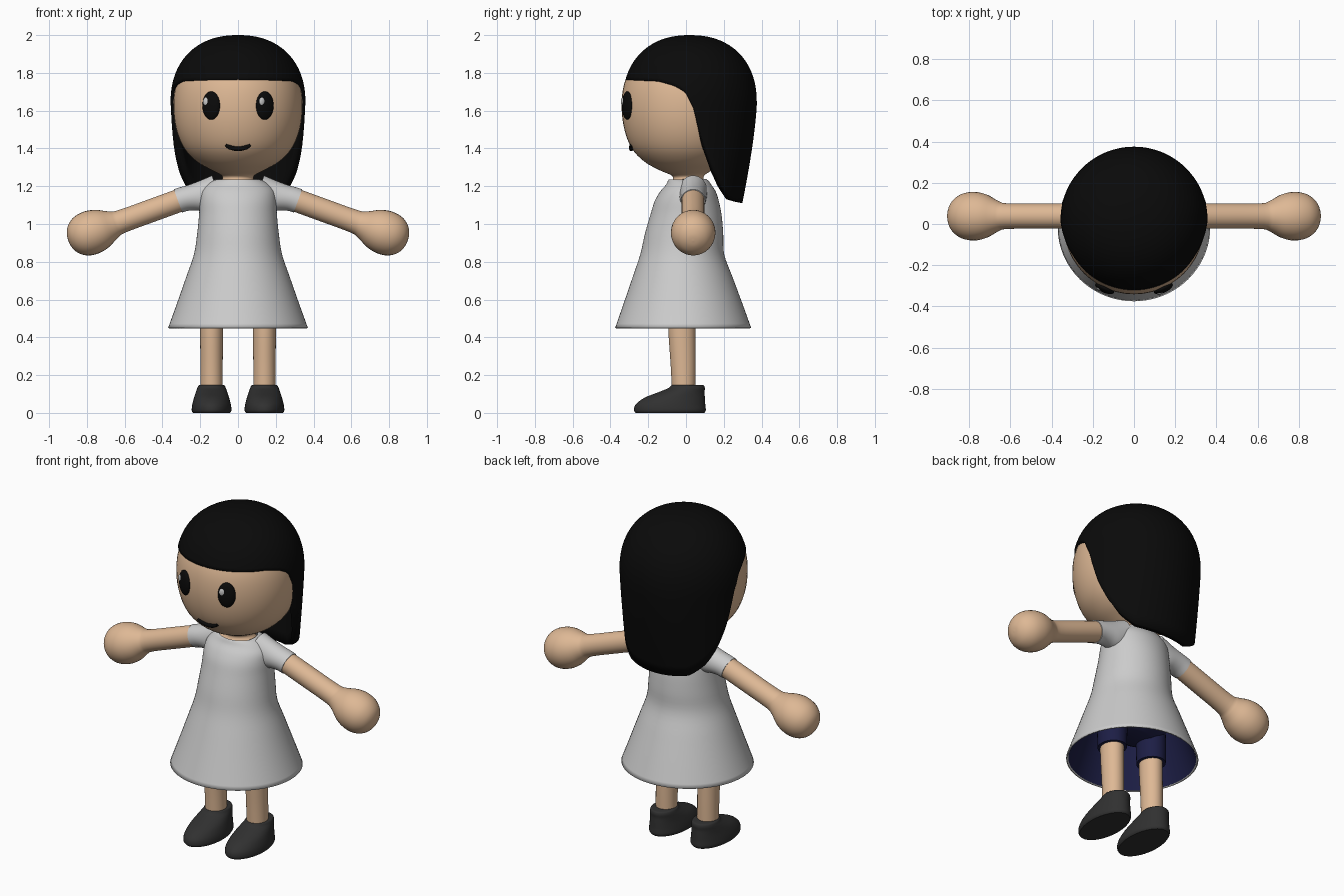
import bpy, bmesh
from math import sin, cos, pi, radians, sqrt, atan2
from mathutils import Matrix, Vector

if "Cube" in bpy.data.objects:
    bpy.data.objects.remove(bpy.data.objects["Cube"])


def mat(name, c):
    m = bpy.data.materials.new(name)
    m.diffuse_color = (*c, 1)
    m.use_nodes = True
    m.node_tree.nodes["Principled BSDF"].inputs["Base Color"].default_value = m.diffuse_color
    return m


SKIN = mat("skin", (0.73, 0.48, 0.30))
BLACK = mat("black", (0.003, 0.003, 0.003))
SHOE = mat("shoe_dark", (0.03, 0.03, 0.03))
NAVY = mat("navy", (0.012, 0.013, 0.06))
WHITE = mat("white", (0.8, 0.8, 0.8))


def finish(bm, name, material=None, mirror=False, thick=0, angle=40):
    me = bpy.data.meshes.new(name)
    bm.to_mesh(me)
    bm.free()
    ob = bpy.data.objects.new(name, me)
    bpy.context.collection.objects.link(ob)
    if material:
        me.materials.append(material)
    bpy.ops.object.select_all(action='DESELECT')
    ob.select_set(True)
    bpy.context.view_layer.objects.active = ob
    bpy.ops.object.shade_smooth_by_angle(angle=radians(angle))
    if thick:
        s = ob.modifiers.new("thickness", 'SOLIDIFY')
        s.thickness = thick
        s.offset = -1
    if mirror:
        ob.modifiers.new("mirror", 'MIRROR')
    return ob


def smooth_rows(rows, n):
    """Catmull-Rom interpolation between rows of numbers."""
    out = []
    for i in range(len(rows) - 1):
        p = [rows[max(0, min(len(rows) - 1, i + k))] for k in (-1, 0, 1, 2)]
        for j in range(n):
            t = j / n
            out.append([0.5 * (2 * b + (c - a) * t + (2 * a - 5 * b + 4 * c - d) * t * t
                               + (3 * b - a - 3 * c + d) * t ** 3) for a, b, c, d in zip(*p)])
    return out + [list(rows[-1])]


def loft(name, rows, material=None, caps=(True, True), n=4, seg=48, dip=0,
         matrix=None, **kw):
    """Rows are (centre x, centre y, z, radius x, radius y), listed upwards."""
    bm = bmesh.new()
    rings = []
    for x, y, z, a, b in smooth_rows(rows, n):
        rings.append([bm.verts.new((x + max(a, .001) * cos(2 * pi * k / seg),
                                    y + max(b, .001) * sin(2 * pi * k / seg), z))
                      for k in range(seg)])
    for v in rings[-1]:                      # scooped front of an open neckline
        v.co.z -= dip * max(0, -v.co.y / 0.11) ** 2
    for r, s in zip(rings, rings[1:]):
        for k in range(seg):
            j = (k + 1) % seg
            bm.faces.new((r[k], r[j], s[j], s[k]))
    if caps[0]:
        bm.faces.new(rings[0][::-1])
    if caps[1]:
        bm.faces.new(rings[-1])
    if matrix:
        bm.transform(matrix)
    return finish(bm, name, material, **kw)


# Head, neck and upper chest
loft("head_and_neck", [
    (0, 0, 1.08, .15, .12), (0, .005, 1.16, .15, .115), (0, .005, 1.205, .12, .098),
    (0, .012, 1.235, .085, .082), (0, .01, 1.258, .088, .088), (0, 0, 1.285, .14, .14),
    (0, 0, 1.33, .218, .22), (0, 0, 1.40, .285, .287), (0, 0, 1.5, .327, .326),
    (0, 0, 1.62, .342, .341), (0, 0, 1.74, .328, .328), (0, 0, 1.84, .28, .28),
    (0, 0, 1.92, .19, .19), (0, 0, 1.95, .09, .09), (0, 0, 1.955, 0, 0)], SKIN)

# Hair shell: dome whose lower edge follows a fringe, side locks and a long back
EDGE = [(-1, 1.763), (-.5, 1.758), (-.25, 1.735), (-.07, 1.70), (.06, 1.61), (.14, 1.5),
        (.24, 1.4), (.42, 1.28), (.6, 1.195), (.82, 1.125), (1, 1.11)]


def edge_z(c):
    for (c0, z0), (c1, z1) in zip(EDGE, EDGE[1:]):
        if c <= c1:
            return z0 + (z1 - z0) * (c - c0) / (c1 - c0)
    return EDGE[-1][1]


bm = bmesh.new()
SEG, ROWS = 112, 28
top = bm.verts.new((0, .02, 2.0))
prev = None
for i in range(1, ROWS + 1):
    ring = []
    for k in range(SEG):
        a = 2 * pi * k / SEG
        c, s = sin(a), cos(a)
        z = 2.0 - (2.0 - edge_z(c)) * (i / ROWS) ** 2
        if z > 1.64:
            rx = ry = (1 - ((z - 1.64) / .36) ** 2.25) ** (1 / 2.25)
        else:
            d = (1.64 - z) / .5
            rx, ry = 1 - .05 * d, 1 - .2 * d ** 1.4
        ring.append(bm.verts.new((.357 * rx * s, .02 + .355 * ry * c, z)))
    for k in range(SEG):
        j = (k + 1) % SEG
        if prev:
            bm.faces.new((ring[k], ring[j], prev[j], prev[k]))
        else:
            bm.faces.new((ring[k], ring[j], top))
    prev = ring
finish(bm, "hair", BLACK, thick=.045, angle=60)

# Dress
loft("dress", [
    (0, -.015, .45, .37, .36), (0, -.016, .58, .323, .314), (0, -.018, .72, .274, .264),
    (0, -.02, .84, .233, .222), (0, -.01, .95, .216, .207), (0, 0, 1.05, .206, .188),
    (0, .004, 1.12, .203, .170), (0, .01, 1.17, .195, .148), (0, .014, 1.205, .170, .122),
    (0, .012, 1.228, .138, .108), (0, .008, 1.238, .108, .098)],
    caps=(False, False), dip=.038, seg=64, thick=.008)
loft("dress_lining", [
    (0, -.015, .453, .358, .348), (0, -.016, .58, .311, .302), (0, -.018, .72, .262, .252),
    (0, -.02, .80, .235, .225)], NAVY, caps=(False, True), seg=64)

# Arms: built along z, then swung out and down
ARM = Matrix.Translation((.2, .038, 1.165)) @ Matrix.Rotation(radians(110), 4, 'Y')
loft("sleeve", [
    (.02, 0, -.09, .085, .075), (.024, 0, -.01, .085, .072), (.010, 0, .05, .071, .068),
    (.002, 0, .09, .066, .066), (0, 0, .125, .065, .065)], matrix=ARM, mirror=True, seg=32)
loft("arm_and_hand", [
    (0, 0, .05, .061, .061), (0, 0, .25, .061, .061), (0, 0, .44, .062, .062),
    (0, 0, .49, .074, .074), (0, 0, .55, .104, .105), (0, 0, .61, .117, .118),
    (0, 0, .67, .109, .109), (0, 0, .715, .079, .079), (0, 0, .738, .037, .037),
    (0, 0, .743, 0, 0)], SKIN, matrix=ARM, mirror=True, seg=32)

# Shorts, legs and shoes
loft("shorts_hips", [
    (0, -.02, .59, .15, .08), (0, -.02, .63, .2, .14), (0, -.02, .72, .21, .17),
    (0, -.02, .82, .2, .17)], NAVY)
loft("shorts_leg", [
    (.14, -.02, .475, .078, .086), (.14, -.02, .56, .08, .088), (.135, -.02, .68, .08, .09)],
    NAVY, mirror=True, seg=32)
loft("leg", [
    (.14, -.012, .11, .059, .062), (.14, -.015, .25, .059, .066),
    (.14, -.022, .45, .061, .072), (.14, -.02, .6, .062, .072)], SKIN, mirror=True, seg=32)
loft("shoe", [
    (.14, -.085, 0, .098, .182), (.14, -.085, .014, .105, .19), (.14, -.082, .045, .102, .184),
    (.14, -.060, .08, .093, .160), (.14, -.026, .108, .084, .124), (.14, .002, .13, .076, .098),
    (.14, .008, .144, .070, .088), (.14, .008, .148, .062, .08)], SHOE, mirror=True)


# Eyes with highlights
def blob(name, loc, turn, size, material):
    bm = bmesh.new()
    bmesh.ops.create_uvsphere(bm, u_segments=32, v_segments=20, radius=1)
    bm.transform(Matrix.Translation(loc) @ Matrix.Rotation(turn, 4, 'Z')
                 @ Matrix.Diagonal((*size, 1)))
    finish(bm, name, material)


for side, label in ((-1, "left"), (1, "right")):
    centre = Vector((side * .142, -.311, 1.627))
    turn = atan2(side * .142, .311)
    out = Vector((sin(turn), -cos(turn), 0))
    across = Vector((cos(turn), sin(turn), 0))
    blob("eye_" + label, centre, turn, (.05, .022, .075), BLACK)
    blob("eye_highlight_" + label, centre + out * .016 - across * .024 + Vector((0, 0, .022)),
         turn, (.016, .007, .021), WHITE)

# Mouth: a bevelled smile curve lying on the face
cu = bpy.data.curves.new("mouth", 'CURVE')
cu.dimensions = '3D'
cu.bevel_depth = .012
cu.bevel_resolution = 3
cu.use_fill_caps = True
sp = cu.splines.new('POLY')
sp.points.add(16)
for i, p in enumerate(sp.points):
    t = i / 8 - 1
    x, z = .066 * t, 1.398 + .019 * t * t
    r = .287 + (z - 1.4) * .55
    p.co = (x, -sqrt(r * r - x * x) - .003, z, 1)
    p.radius = 1.05 - .45 * t ** 4
mouth = bpy.data.objects.new("mouth", cu)
bpy.context.collection.objects.link(mouth)
cu.materials.append(BLACK)
